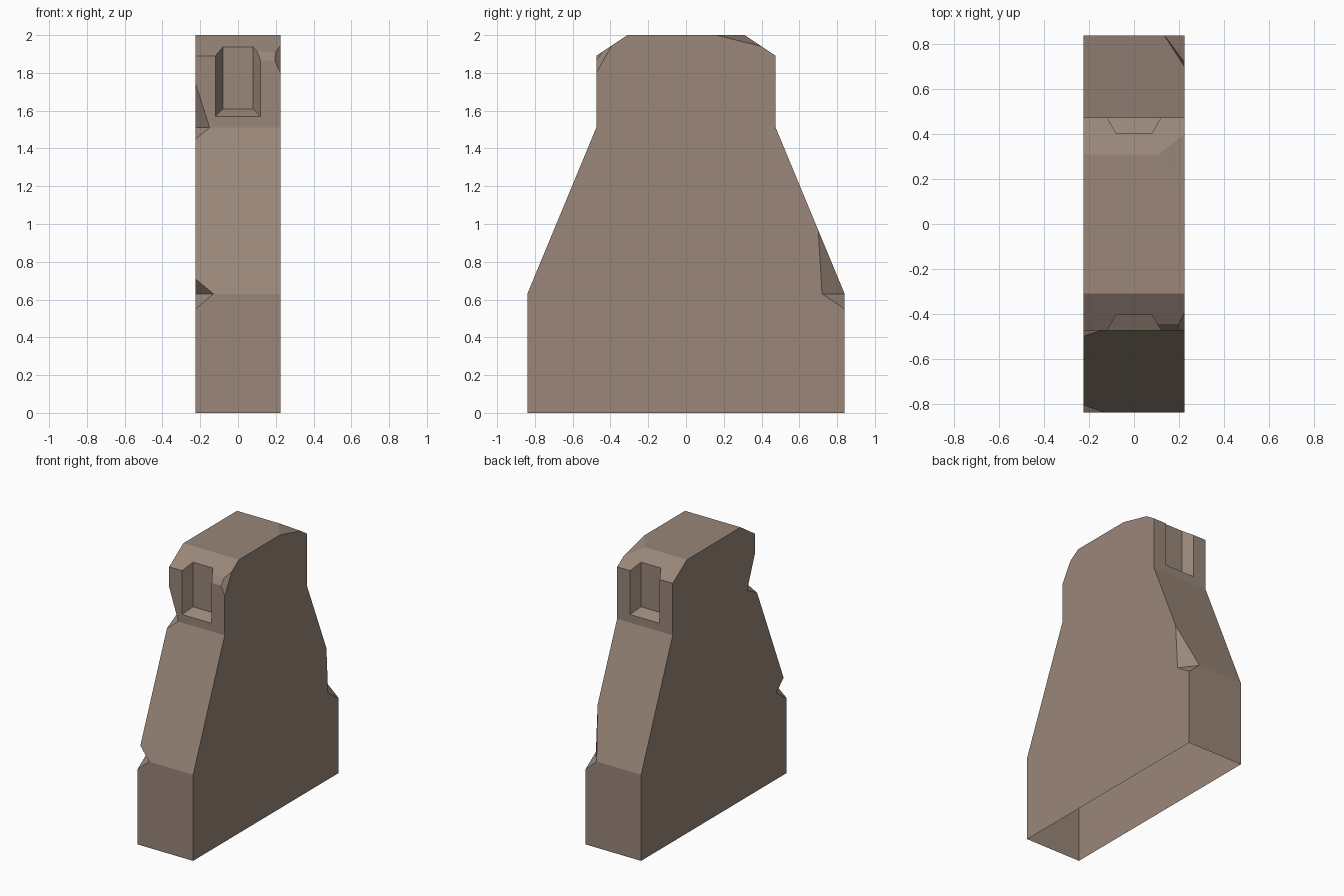
import bpy, bmesh
from mathutils import Vector

if "Cube" in bpy.data.objects:
    bpy.data.objects.remove(bpy.data.objects["Cube"])

W = 0.225  # half thickness

stone = bpy.data.materials.new("warm_grey_stone")
stone.diffuse_color = (0.32, 0.24, 0.19, 1)
stone.use_nodes = True
stone.node_tree.nodes["Principled BSDF"].inputs["Base Color"].default_value = stone.diffuse_color


def to_object(name, bm):
    bmesh.ops.recalc_face_normals(bm, faces=bm.faces[:])
    mesh = bpy.data.meshes.new(name)
    bm.to_mesh(mesh)
    bm.free()
    mesh.materials.append(stone)
    ob = bpy.data.objects.new(name, mesh)
    bpy.context.collection.objects.link(ob)
    return ob


# Stone body: symmetric side profile (y, z) extruded across x
half = [(0.84, 0), (0.84, 0.63), (0.475, 1.51), (0.475, 1.89), (0.31, 2.0)]
profile = half + [(-y, z) for y, z in reversed(half)]
bm = bmesh.new()
face = bm.faces.new([bm.verts.new((-W, y, z)) for y, z in profile])
ext = bmesh.ops.extrude_face_region(bm, geom=[face])
bmesh.ops.translate(bm, vec=(2 * W, 0, 0),
                    verts=[g for g in ext["geom"] if isinstance(g, bmesh.types.BMVert)])
body = to_object("stone_buttress", bm)


def cut(points):
    """Subtract the convex hull of the points from the body."""
    bm = bmesh.new()
    for p in points:
        bm.verts.new(p)
    bmesh.ops.convex_hull(bm, input=bm.verts[:])
    cutter = to_object("cutter", bm)
    cutter.hide_render = True
    mod = body.modifiers.new("cut", "BOOLEAN")
    mod.operation = "DIFFERENCE"
    mod.solver = "EXACT"
    mod.object = cutter
    bpy.context.view_layer.objects.active = body
    bpy.ops.object.modifier_apply(modifier=mod.name)
    bpy.data.objects.remove(cutter)


def notch(upper, deep, lower, tip):
    """Wedge-shaped nick whose inner crease runs from deep to tip."""
    u, d, l, t = map(Vector, (upper, deep, lower, tip))
    pts = []
    for end in (d + (d - t) * 0.5, t + (t - d) * 0.5):
        pts += [end, end + 2 * (u - d), end + 2 * (l - d)]
    cut(pts)


def corner_chip(a, b, c, outward):
    """Slice a corner off along the plane through three points."""
    tri = [Vector(p) for p in (a, b, c)]
    mid = sum(tri, Vector()) / 3
    n = (tri[1] - tri[0]).cross(tri[2] - tri[0]).normalized()
    if n.dot(Vector(outward)) < 0:
        n = -n
    big = [mid + 3 * (p - mid) for p in tri]
    cut(big + [p + 0.25 * n for p in big])


# Tapered niches, front and back, open through the top bevel
for s in (-1, 1):
    cut([(x * w, s * y, z) for y, w, low in ((0.405, 0.08, 1.61), (0.545, 0.16, 1.53))
         for x in (-1, 1) for z in (low, 2.1)])

# Nicks on the long edges
notch((-W, -0.475, 1.745), (-W, -0.385, 1.51), (-W, -0.50, 1.45), (-0.15, -0.475, 1.51))
notch((-W, -0.807, 0.71), (-W, -0.72, 0.63), (-W, -0.84, 0.55), (-0.13, -0.84, 0.63))
notch((W, 0.70, 0.97), (W, 0.72, 0.63), (W, 0.84, 0.55), (0.135, 0.84, 0.63))

# Worn front edge right of the niche, then chipped top corners
cut([(x, y, z) for x in (0.0, 0.4)
     for y, z in ((-0.485, 1.85), (-0.435, 1.925), (-0.55, 1.95))])
corner_chip((W, -0.475, 1.80), (0.195, -0.475, 1.865), (W, -0.39, 1.95), (1, -1, 1))
corner_chip((0.11, 0.31, 2.0), (W, 0.40, 1.94), (W, 0.16, 2.0), (1, 1, 1))

# Open underside
bm = bmesh.new()
bm.from_mesh(body.data)
bottom = [f for f in bm.faces if all(v.co.z < 1e-4 for v in f.verts)]
bmesh.ops.delete(bm, geom=bottom, context="FACES_ONLY")
bm.to_mesh(body.data)
bm.free()
